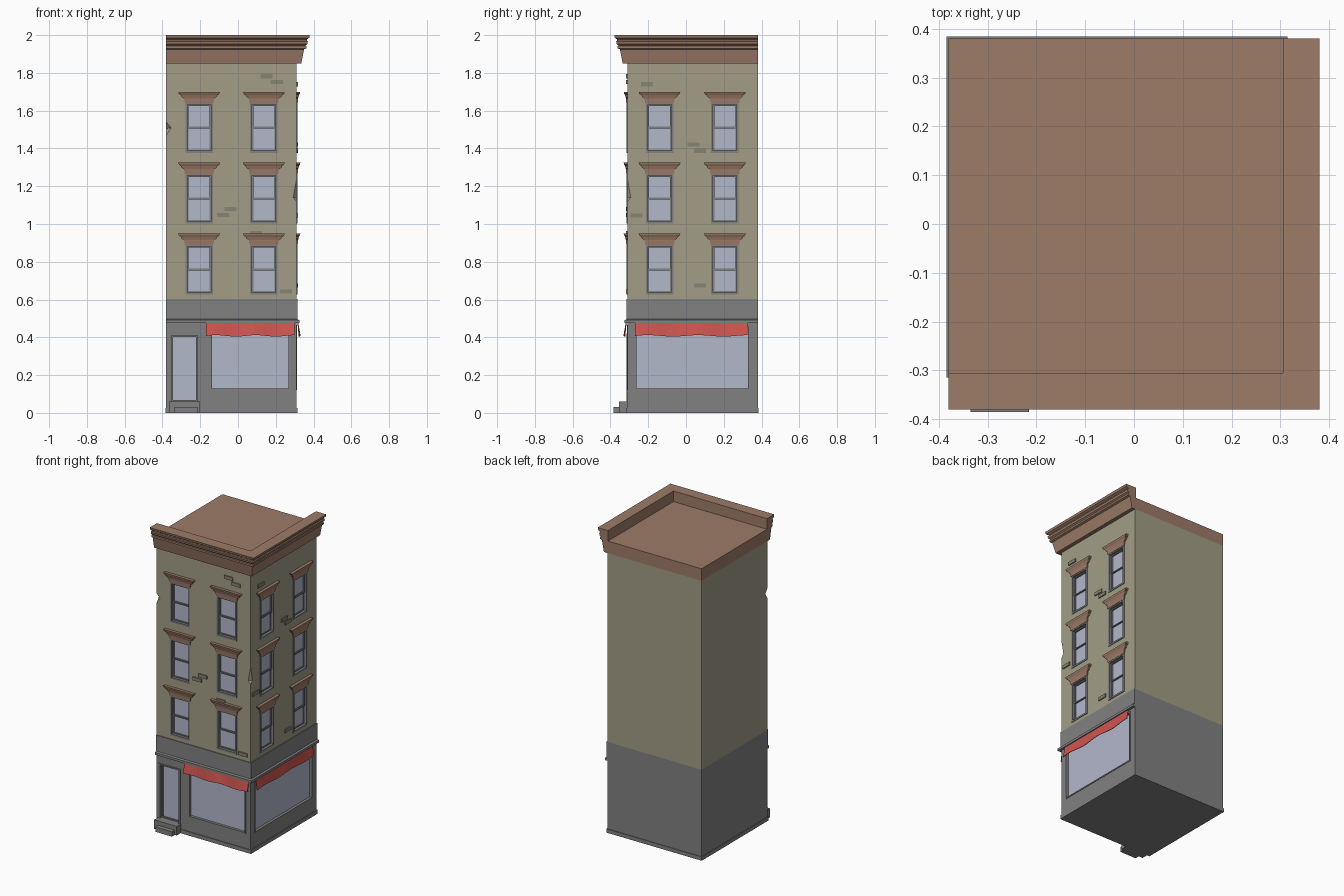
import bpy, bmesh, math
from mathutils import Matrix

if "Cube" in bpy.data.objects:
    bpy.data.objects.remove(bpy.data.objects["Cube"])

# Facade space is (u, -depth, z): front is shifted to y=-0.31, right is the front turned by 90 degrees
FRONT = Matrix.Translation((0, -0.31, 0))
RIGHT = Matrix.Rotation(math.pi / 2, 4, 'Z') @ FRONT
WORLD = Matrix.Identity(4)
COLORS = {"stone": (0.22, 0.22, 0.22), "wall": (0.36, 0.34, 0.24), "brown": (0.34, 0.20, 0.14),
          "glass": (0.45, 0.48, 0.60), "red": (0.62, 0.09, 0.08), "brick": (0.24, 0.23, 0.17)}
MATS = {}
for key, c in COLORS.items():
    MATS[key] = bpy.data.materials.new(key)
    MATS[key].diffuse_color = (*c, 1)


def loft(bm, rings, M=WORLD):
    """Closed solid through matching rings of points."""
    vs = [[bm.verts.new(M @ Matrix.Translation(p).to_translation()) for p in r] for r in rings]
    n = len(vs[0])
    for a, b in zip(vs, vs[1:]):
        for i in range(n):
            j = (i + 1) % n
            bm.faces.new((a[i], a[j], b[j], b[i]))
    bm.faces.new(vs[0])
    bm.faces.new(vs[-1])


def box(bm, u0, u1, y0, y1, z0, z1, M=WORLD):
    loft(bm, [[(u0, y0, z), (u1, y0, z), (u1, y1, z), (u0, y1, z)] for z in (z0, z1)], M)


def frame(bm, u0, u1, z0, z1, w, y0, y1, M):
    box(bm, u0, u0 + w, y0, y1, z0, z1, M)
    box(bm, u1 - w, u1, y0, y1, z0, z1, M)
    box(bm, u0 + w, u1 - w, y0, y1, z0, z0 + w, M)
    box(bm, u0 + w, u1 - w, y0, y1, z1 - w, z1, M)


def finish(bm, name, mat=None):
    bmesh.ops.recalc_face_normals(bm, faces=bm.faces)
    me = bpy.data.meshes.new(name)
    bm.to_mesh(me)
    bm.free()
    ob = bpy.data.objects.new(name, me)
    bpy.context.collection.objects.link(ob)
    if mat:
        me.materials.append(MATS[mat])
    return ob


def corner_sweep(name, profile, mat):
    """Sweep a (depth, z) profile along the front and right facades with a mitred corner."""
    bm = bmesh.new()
    loft(bm, [[(-0.38, -0.31 - d, z) for d, z in profile],
              [(0.31 + d, -0.31 - d, z) for d, z in profile],
              [(0.31 + d, 0.38, z) for d, z in profile]])
    return finish(bm, name, mat)


# Opening layout
WINDOWS = [(M, u, z) for M, us in ((FRONT, (-0.206, 0.137)), (RIGHT, (-0.14, 0.206)))
           for u in us for z in (0.63, 1.005, 1.38)]
SHOPS = [(FRONT, -0.145, 0.275), (RIGHT, -0.27, 0.335)]
DOOR = (-0.36, -0.205, 0.05, 0.42)

# Cutter: recesses and chipped corners
bm = bmesh.new()
for M, u, z in WINDOWS:
    box(bm, u - 0.07, u + 0.07, -0.05, 0.022, z, z + 0.26, M)
for M, a, b in SHOPS:
    box(bm, a, b, -0.05, 0.022, 0.12, 0.465, M)
box(bm, DOOR[0], DOOR[1], -0.05, 0.03, DOOR[2], DOOR[3], FRONT)
chips = [[(-0.35, -0.314, 1.51), (-0.384, -0.28, 1.505), (-0.382, -0.312, 1.545),
          (-0.382, -0.312, 1.465), (-0.44, -0.37, 1.505)],
         [(0.288, -0.314, 1.14), (0.314, -0.288, 1.14), (0.312, -0.312, 1.26),
          (0.312, -0.312, 1.115), (0.36, -0.36, 1.15)]]
for pts in chips:
    bmesh.ops.convex_hull(bm, input=[bm.verts.new(p) for p in pts])
cutter = finish(bm, "recess_cutter")
cutter.hide_render = True
cutter.hide_viewport = True

# Main masses
for name, z0, z1, mat in (("shop_floor", 0, 0.6, "stone"), ("upper_walls", 0.6, 1.85, "wall")):
    bm = bmesh.new()
    box(bm, -0.38, 0.31, -0.31, 0.38, z0, z1)
    ob = finish(bm, name, mat)
    mod = ob.modifiers.new("recesses", 'BOOLEAN')
    mod.operation, mod.object, mod.solver = 'DIFFERENCE', cutter, 'EXACT'

bm = bmesh.new()
box(bm, -0.38, 0.31, -0.31, 0.38, 1.85, 1.93)
finish(bm, "roof", "brown")
bm = bmesh.new()
box(bm, -0.384, 0.315, -0.315, 0.384, 0, 0.025)
finish(bm, "base_plinth", "stone")

# Mouldings wrapping the street corner
corner_sweep("cornice", [(-0.005, 1.85), (0.025, 1.85), (0.04, 1.925), (0.052, 1.93), (0.052, 1.942),
                         (0.047, 1.945), (0.057, 1.953), (0.06, 1.967), (0.054, 1.97),
                         (0.054, 1.977), (0.067, 1.985), (0.07, 2.0), (-0.005, 2.0)], "brown")
corner_sweep("sign_band", [(-0.002, 0.475), (0.016, 0.475), (0.016, 0.491), (0.005, 0.496),
                           (0.005, 0.602), (-0.002, 0.602)], "stone")

# Sash windows with hoods
frames, glass, hoods = bmesh.new(), bmesh.new(), bmesh.new()
for M, u, z in WINDOWS:
    frame(frames, u - 0.073, u + 0.073, z - 0.003, z + 0.263, 0.011, -0.004, 0.022, M)
    frame(frames, u - 0.062, u + 0.062, z + 0.125, z + 0.252, 0.007, 0.008, 0.022, M)
    frame(frames, u - 0.062, u + 0.062, z + 0.008, z + 0.135, 0.007, 0.013, 0.022, M)
    box(glass, u - 0.06, u + 0.06, 0.017, 0.021, z + 0.01, z + 0.25, M)
    hood = [(0.076, 0.006, 0.26), (0.08, 0.008, 0.285), (0.092, 0.01, 0.292),
            (0.098, 0.014, 0.305), (0.107, 0.018, 0.31), (0.111, 0.02, 0.32)]
    loft(hoods, [[(u - w, 0, z + h), (u - w, -d, z + h), (u + w, -d, z + h), (u + w, 0, z + h)]
                 for w, d, h in hood], M)
finish(hoods, "window_hoods", "brown")

# Shop windows and door
for M, a, b in SHOPS:
    frame(frames, a, b, 0.12, 0.465, 0.008, -0.003, 0.022, M)
    box(glass, a + 0.005, b - 0.005, 0.015, 0.021, 0.125, 0.46, M)
frame(frames, *DOOR, 0.009, -0.005, 0.03, FRONT)
frame(frames, DOOR[0] + 0.009, DOOR[1] - 0.009, 0.059, 0.411, 0.008, 0.012, 0.03, FRONT)
box(glass, DOOR[0] + 0.015, DOOR[1] - 0.015, 0.02, 0.029, 0.06, 0.405, FRONT)
finish(frames, "window_and_door_frames", "stone")
finish(glass, "glass_panes", "glass")

# Entrance steps
bm = bmesh.new()
box(bm, -0.335, -0.215, -0.385, -0.30, 0, 0.032)
box(bm, -0.365, -0.20, -0.355, -0.30, 0, 0.06)
finish(bm, "entrance_steps", "stone")

# Awnings with a wavy lower edge
bm = bmesh.new()
N = 20
for M, a, b in ((FRONT, -0.17, 0.30), (RIGHT, -0.27, 0.325)):
    rings = []
    for i in range(N + 1):
        t = i / N
        u, z = a + (b - a) * t, 0.408 + 0.004 * math.sin(t * 14)
        d = 0.014 + 0.003 * math.sin(t * 14 + 1)
        rings.append([(u, -0.005, 0.476), (u, -0.009, 0.476), (u, -d - 0.004, z), (u, -d, z)])
    loft(bm, rings, M)
finish(bm, "awnings", "red")

# Exposed bricks
bm = bmesh.new()
for M, spots in ((FRONT, ((0.15, 1.782), (0.205, 1.752), (-0.08, 1.048), (-0.04, 1.08),
                          (0.255, 0.643), (0.095, 0.952))),
                 (RIGHT, ((-0.207, 1.74), (0.04, 1.42), (0.075, 1.388), (-0.262, 1.045),
                          (0.075, 0.675)))):
    for u, z in spots:
        box(bm, u - 0.032, u + 0.032, -0.007, 0.004, z - 0.011, z + 0.011, M)
finish(bm, "exposed_bricks", "brick")

for m in bpy.data.materials:
    if m.users and not m.is_grease_pencil:
        m.use_nodes = True
        m.node_tree.nodes["Principled BSDF"].inputs["Base Color"].default_value = m.diffuse_color
